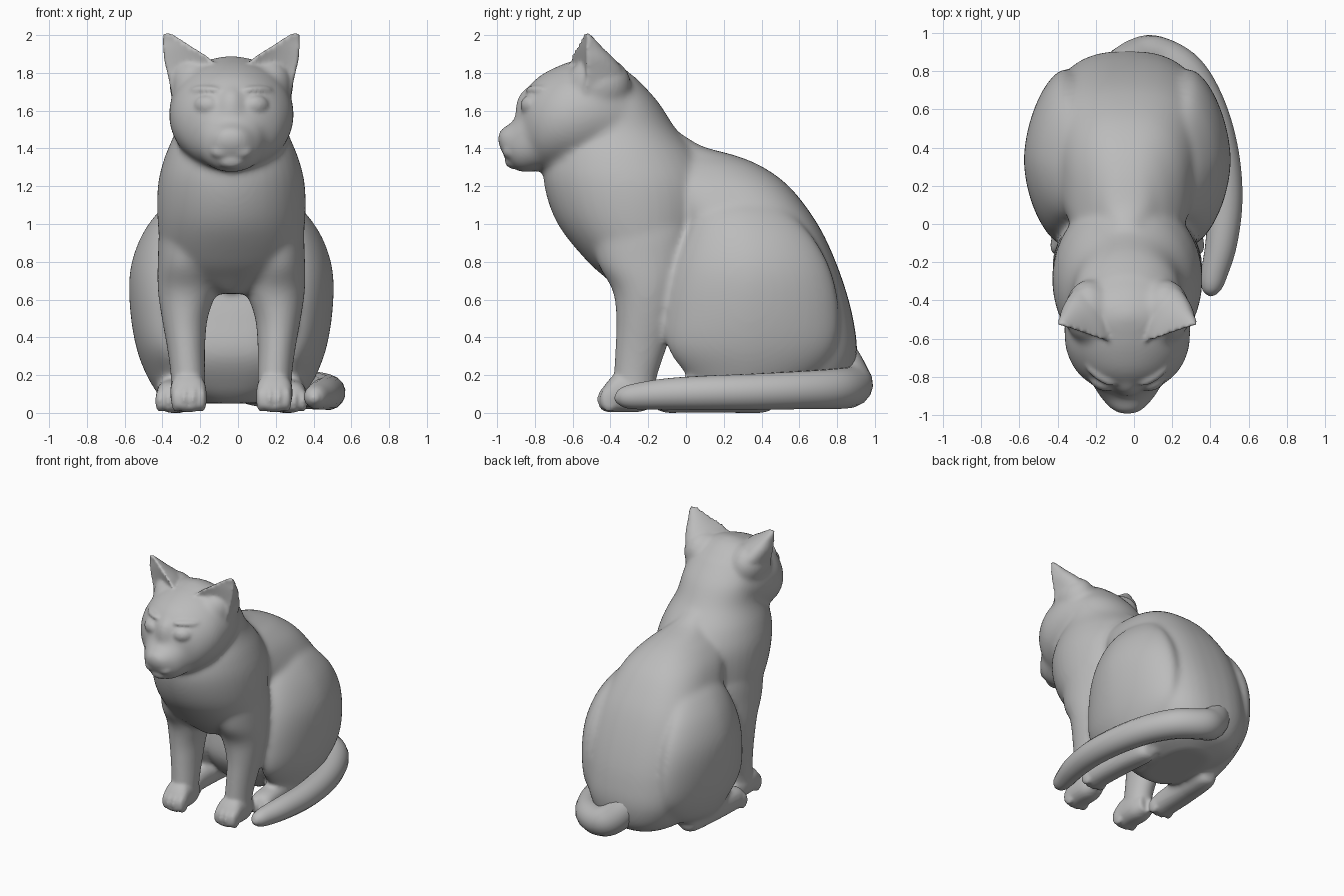
import bpy, bmesh, math
from mathutils import Matrix

cube = bpy.data.objects.get("Cube")
if cube:
    bpy.data.objects.remove(cube)

CENTRE = -0.035
grey = bpy.data.materials.new("warm_grey")
grey.use_nodes = True
grey.diffuse_color = (0.5, 0.5, 0.5, 1)
grey.node_tree.nodes["Principled BSDF"].inputs["Base Color"].default_value = (0.5, 0.5, 0.5, 1)


def spline(rows, steps=5):
    """Catmull-Rom interpolation of profile rows."""
    out = []
    for i in range(len(rows) - 1):
        quad = [rows[max(i - 1, 0)], rows[i], rows[i + 1], rows[min(i + 2, len(rows) - 1)]]
        for k in range(steps):
            t = k / steps
            out.append([b + t * (c - a) / 2 + t * t * (a - 2.5 * b + 2 * c - d / 2)
                        + t ** 3 * (1.5 * (b - c) + (d - a) / 2) for a, b, c, d in zip(*quad)])
    return out + [rows[-1]]


def loft(bm, rows, axis="Z", side=1, power=2.0, dent=1.0, shear=0.0, n=40):
    """Rows are (station, low, high, x centre, half width) along Z or Y."""
    rings = []
    for s, lo, hi, xc, hw in spline(rows):
        ring = []
        for k in range(n):
            a = 2 * math.pi * k / n
            c, v = (math.copysign(abs(f) ** (2 / power), f) for f in (math.cos(a), math.sin(a)))
            v = v * dent if v < 0 else v
            x, q = c * hw, (lo + hi) / 2 + v * (hi - lo) / 2 + shear * c * hw
            p = (q, s) if axis == "Z" else (s, q)
            ring.append(bm.verts.new((side * (xc + x), *p)))
        rings.append(ring)
    faces = [bm.faces.new(rings[0]), bm.faces.new(rings[-1])]
    for r, q in zip(rings, rings[1:]):
        faces += [bm.faces.new((r[k], r[(k + 1) % n], q[(k + 1) % n], q[k])) for k in range(n)]
    bmesh.ops.recalc_face_normals(bm, faces=faces)


def ball(bm, centre, radii, yaw=0.0):
    m = Matrix.Translation(centre) @ Matrix.Rotation(yaw, 4, "Z") @ Matrix.Diagonal((*radii, 1))
    bmesh.ops.create_uvsphere(bm, u_segments=24, v_segments=16, radius=1, matrix=m)


def fused(name, bm, voxel, passes):
    """Merge overlapping volumes into one soft skin."""
    mesh = bpy.data.meshes.new(name)
    bm.to_mesh(mesh)
    bm.free()
    mesh.materials.append(grey)
    ob = bpy.data.objects.new(name, mesh)
    bpy.context.collection.objects.link(ob)
    skin = ob.modifiers.new("skin", "REMESH")
    skin.mode, skin.voxel_size, skin.use_smooth_shade = "VOXEL", voxel, True
    soft = ob.modifiers.new("soften", "SMOOTH")
    soft.factor, soft.iterations = 0.5, passes
    bpy.context.view_layer.update()
    done = bpy.data.meshes.new_from_object(ob.evaluated_get(bpy.context.evaluated_depsgraph_get()))
    ob.modifiers.clear()
    ob.data = done
    return ob


# Large masses: chest and neck, rump with spine, head, muzzle, nose bridge
bm = bmesh.new()
loft(bm, [(.63, -.33, -.06, 0, .08), (.71, -.42, .03, 0, .28), (.81, -.53, .08, 0, .36),
          (1, -.68, .14, 0, .39), (1.2, -.75, .15, 0, .39), (1.35, -.74, .08, 0, .355),
          (1.5, -.66, -.05, 0, .295), (1.65, -.6, -.15, 0, .27), (1.78, -.55, -.27, 0, .2)])
loft(bm, [(.05, .15, .7, 0, .16), (.13, .06, .85, 0, .31), (.3, -.04, .905, 0, .41),
          (.5, -.03, .885, 0, .43), (.7, 0, .83, 0, .43), (.9, 0, .75, 0, .405),
          (1.05, -.1, .665, 0, .365), (1.2, -.2, .545, 0, .3), (1.3, -.3, .41, 0, .22),
          (1.36, -.35, .27, 0, .15), (1.41, -.38, .09, 0, .115), (1.47, -.4, -.01, 0, .1)], power=2.6)
loft(bm, [(-.885, 1.5, 1.6, 0, .07), (-.85, 1.36, 1.7, 0, .17), (-.78, 1.29, 1.78, 0, .26),
          (-.68, 1.28, 1.835, 0, .315), (-.58, 1.28, 1.87, 0, .33), (-.48, 1.3, 1.89, 0, .325),
          (-.38, 1.33, 1.86, 0, .3), (-.28, 1.38, 1.78, 0, .25), (-.2, 1.45, 1.66, 0, .15)], "Y")
loft(bm, [(-.995, 1.43, 1.48, 0, .04), (-.97, 1.37, 1.51, 0, .085), (-.92, 1.3, 1.54, 0, .13),
          (-.87, 1.275, 1.6, 0, .165), (-.78, 1.28, 1.67, 0, .21)], "Y", power=2.2)
ball(bm, (0, -.84, 1.59), (.075, .065, .13))
for side in (-1, 1):
    # Swelling under the ear
    ball(bm, (side * .2, -.46, 1.74), (.13, .17, .15))
    # Haunch
    loft(bm, [(.1, .08, .5, .29, .1), (.2, 0, .68, .31, .14), (.35, -.1, .79, .33, .175),
              (.55, -.1, .81, .33, .207), (.75, -.06, .77, .33, .207), (.92, 0, .68, .32, .165),
              (1.05, .06, .56, .29, .11), (1.13, .15, .45, .25, .06)],
         side=side, power=1.75, shear=-.1)
    # Front leg
    loft(bm, [(.03, -.36, -.2, .23, .06), (.1, -.39, -.17, .23, .09), (.2, -.385, -.15, .23, .092),
              (.35, -.375, -.1, .24, .102), (.5, -.37, -.06, .247, .122), (.65, -.39, -.03, .235, .155),
              (.8, -.47, .01, .235, .155), (1, -.49, .02, .22, .155), (1.2, -.4, -.05, .2, .1)], side=side)
    # Hind foot
    loft(bm, [(-.16, .02, .11, .31, .05), (-.12, 0, .16, .31, .085), (0, 0, .18, .31, .09),
              (.2, 0, .18, .3, .09), (.42, 0, .16, .28, .08), (.47, .03, .12, .28, .04)],
         "Y", side, 2.4)
core = fused("body_core", bm, .016, 14)

# Finer forms added to the softened body
bm = bmesh.new()
bm.from_mesh(core.data)
bpy.data.objects.remove(core)
for side in (-1, 1):
    # Ear
    loft(bm, [(1.68, -.85, -.31, .19, .125), (1.8, -.83, -.33, .205, .135), (1.87, -.77, -.38, .232, .125),
              (1.93, -.68, -.44, .278, .083), (1.98, -.6, -.485, .318, .047), (2.012, -.56, -.515, .34, .02)],
         side=side, dent=-.08, shear=.35)
    # Eye, brow and lip
    ball(bm, (side * .137, -.829, 1.63), (.066, .04, .05), side * .5)
    ball(bm, (side * .14, -.781, 1.71), (.1, .04, .025), side * .65)
    ball(bm, (side * .05, -.92, 1.385), (.065, .052, .045))
    # Front paw
    loft(bm, [(-.455, .025, .1, .225, .07), (-.42, .005, .16, .225, .092),
              (-.36, .005, .21, .228, .095), (-.25, .005, .2, .23, .09), (-.17, .03, .16, .23, .06)],
         "Y", side, 2.4)
    # Toes
    for k in range(4):
        step = (k - 1.5) * .046
        ball(bm, (side * (.225 + step), -.425 + abs(step) * .3, .073), (.025, .052, .068))
        ball(bm, (side * (.31 + step), -.13 + abs(step) * .3, .065), (.024, .05, .06))
# Nose and chin
ball(bm, (0, -.958, 1.46), (.045, .034, .028))
ball(bm, (0, -.905, 1.335), (.075, .055, .045))
body = fused("body", bm, .012, 4)
body.location.x = CENTRE

# Tail wrapped round the left side
path = [(-.16, .7, .42, .07), (-.08, .79, .31, .11), (.02, .855, .19, .117), (.12, .875, .142, .11),
        (.27, .79, .127, .108), (.385, .6, .12, .102), (.455, .36, .112, .097), (.477, .12, .107, .092),
        (.457, -.1, .1, .084), (.42, -.26, .088, .07), (.405, -.33, .083, .055),
        (.4, -.365, .08, .03), (.398, -.378, .08, .005)]
curve = bpy.data.curves.new("tail", "CURVE")
curve.dimensions, curve.bevel_depth, curve.bevel_resolution = "3D", 1.0, 6
curve.use_fill_caps = True
rows = spline(path, 6)
line = curve.splines.new("POLY")
line.points.add(len(rows) - 1)
for point, row in zip(line.points, rows):
    point.co, point.radius = (*row[:3], 1), row[3]
line.use_smooth = True
curve.materials.append(grey)
tail = bpy.data.objects.new("tail", curve)
bpy.context.collection.objects.link(tail)
